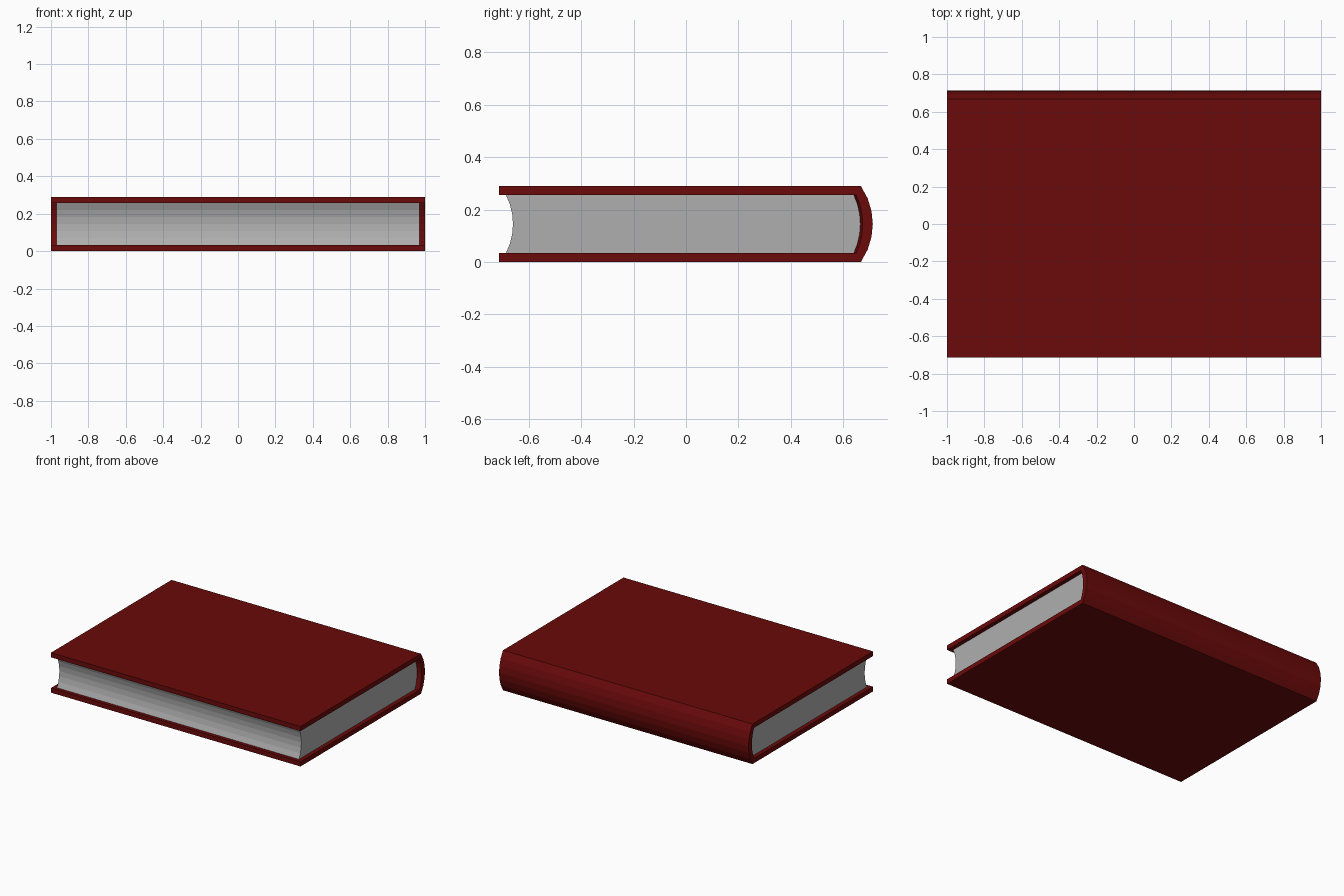
import bpy, bmesh

if "Cube" in bpy.data.objects:
    bpy.data.objects.remove(bpy.data.objects["Cube"])

HALF_Y, SPINE_Y, TOP, BOARD = 0.7125, 0.667, 0.29, 0.034
INNER_Y, PAGE_X = 0.649, 0.97
SEG = 6


def material(name, rgb):
    m = bpy.data.materials.new(name)
    m.diffuse_color = (*rgb, 1)
    m.use_nodes = True
    m.node_tree.nodes["Principled BSDF"].inputs["Base Color"].default_value = m.diffuse_color
    return m


red = material("dark red cloth", (0.147, 0.003, 0.003))
paper = material("grey paper", (0.43, 0.43, 0.43))


def arc(y, z0, z1, bulge):
    """Circular arc in the YZ plane from z0 to z1, bulging towards +y."""
    h, mid = abs(z1 - z0) / 2, (z0 + z1) / 2
    r = (h * h + bulge * bulge) / (2 * bulge)
    pts = []
    for i in range(SEG + 1):
        z = z0 + (z1 - z0) * i / SEG
        pts.append((y + (r * r - (z - mid) ** 2) ** 0.5 - (r - bulge), z))
    return pts


def loft(name, sections, mat):
    """Closed solid joining two or more matching rings of 3D points."""
    bm = bmesh.new()
    rings = [[bm.verts.new(p) for p in s] for s in sections]
    n = len(rings[0])
    for a, b in zip(rings, rings[1:]):
        for i in range(n):
            j = (i + 1) % n
            bm.faces.new((a[i], a[j], b[j], b[i]))
    bm.faces.new(rings[0])
    bm.faces.new(rings[-1])
    bmesh.ops.recalc_face_normals(bm, faces=bm.faces)
    me = bpy.data.meshes.new(name)
    bm.to_mesh(me)
    bm.free()
    me.materials.append(mat)
    ob = bpy.data.objects.new(name, me)
    bpy.context.collection.objects.link(ob)
    return ob


def extrude(name, profile, half_x, mat):
    return loft(name, [[(s * half_x, y, z) for y, z in profile] for s in (-1, 1)], mat)


# C-shaped cover: two boards joined by a rounded spine
lo, hi = BOARD, TOP - BOARD
inner = arc(INNER_Y, lo, hi, 0.025)
cover = ([(-HALF_Y, 0)] + arc(SPINE_Y, 0, TOP, HALF_Y - SPINE_Y)
         + [(-HALF_Y, TOP), (-HALF_Y, hi)] + inner[::-1] + [(-HALF_Y, lo)])
extrude("cover", cover, 1.0, red)

# Page block with hollow fore-edge
pages = inner + arc(-0.687, lo, hi, 0.027)[::-1]
extrude("pages", pages, PAGE_X, paper)

# Sloped lining between the spine and the recessed page ends
for side, label in ((-1, "left"), (1, "right")):
    rings = [[(side, y, z), (side * PAGE_X, y - 0.009, z), (side * PAGE_X, y, z)]
             for y, z in inner]
    loft("spine_lining_" + label, rings, red)
